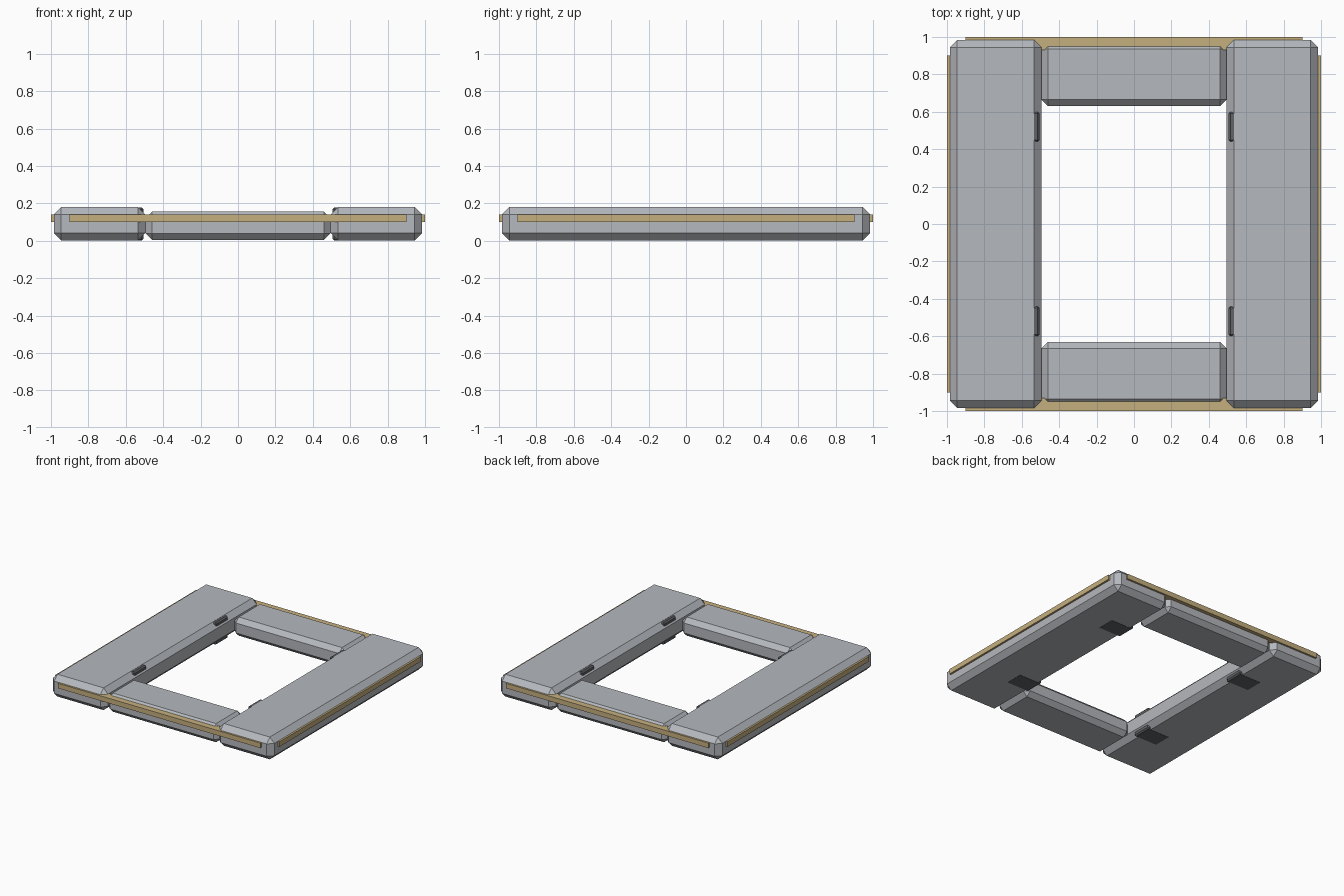
import bpy

cube = bpy.data.objects.get("Cube")
if cube:
    bpy.data.objects.remove(cube, do_unlink=True)


def make_material(name, rgb):
    mat = bpy.data.materials.new(name)
    mat.use_nodes = True
    mat.diffuse_color = (*rgb, 1)
    mat.node_tree.nodes["Principled BSDF"].inputs["Base Color"].default_value = (*rgb, 1)
    return mat


panel_grey = make_material("panel grey", (0.46, 0.48, 0.51))
trim_tan = make_material("trim tan", (0.56, 0.43, 0.21))
dark_grey = make_material("dark grey", (0.12, 0.125, 0.13))


def box(name, low, high, mat, chamfer=0):
    """Box between two corners with optional flat chamfers on every edge."""
    centre = [(a + b) / 2 for a, b in zip(low, high)]
    bpy.ops.mesh.primitive_cube_add(size=1, location=centre)
    obj = bpy.context.object
    obj.name = name
    obj.scale = [b - a for a, b in zip(low, high)]
    bpy.ops.object.transform_apply(location=False, rotation=False, scale=True)
    obj.data.materials.append(mat)
    if chamfer:
        mod = obj.modifiers.new("chamfer", "BEVEL")
        mod.width = chamfer
        mod.segments = 1
        mod.limit_method = "NONE"
    return obj


def span(sign, inner, outer):
    """Mirrored range on one axis, sorted low to high."""
    return sorted((sign * inner, sign * outer))


# Long side beams, their outer trim and inner clamps
for side, sx in (("left", 1), ("right", -1)):
    x0, x1 = span(sx, 0.495, 0.985)
    box(side + "_beam", (x0, -0.985, 0.001), (x1, 0.985, 0.18), panel_grey, 0.04)
    x0, x1 = span(sx, 0.93, 1.0)
    box(side + "_trim", (x0, -0.9, 0.1), (x1, 0.9, 0.14), trim_tan)
    for end, sy in (("front", -1), ("back", 1)):
        x0, x1 = span(sx, 0.505, 0.715)
        y0, y1 = span(sy, 0.44, 0.6)
        box(f"{end}_{side}_clamp", (x0, y0, 0), (x1, y1, 0.179), dark_grey, 0.01)

# Lower cross beams and their outer trim
for end, sy in (("front", -1), ("back", 1)):
    y0, y1 = span(sy, 0.63, 0.97)
    box(end + "_beam", (-0.495, y0, 0.005), (0.495, y1, 0.155), panel_grey, 0.035)
    y0, y1 = span(sy, 0.93, 1.0)
    box(end + "_trim", (-0.9, y0, 0.1), (0.9, y1, 0.14), trim_tan)
